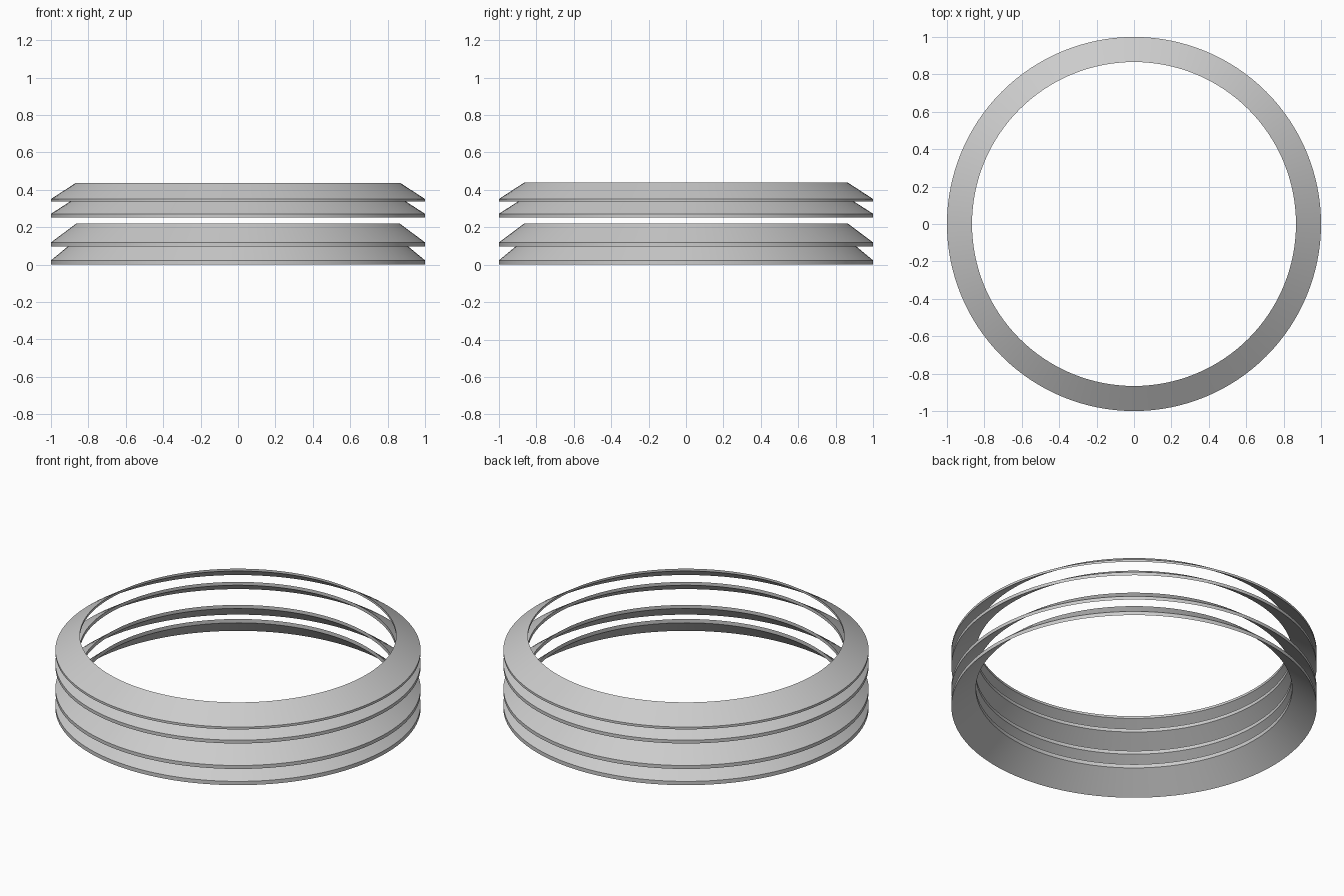
import bpy
import bmesh
import math

cube = bpy.data.objects.get("Cube")
if cube:
    bpy.data.objects.remove(cube, do_unlink=True)

SEGMENTS = 128
OUTER, INNER = 1.0, 0.866

steel = bpy.data.materials.new("grey steel")
steel.use_nodes = True
grey = (0.6, 0.6, 0.6, 1.0)
steel.diffuse_color = grey
steel.node_tree.nodes["Principled BSDF"].inputs["Base Color"].default_value = grey


def conical_ring(name, base, edge, rise):
    """Spin a slanted strip with upright inner and outer edges around z."""
    bm = bmesh.new()
    profile = [(OUTER, base), (OUTER, base + edge),
               (INNER, base + edge + rise), (INNER, base + rise)]
    verts = [bm.verts.new((r, 0, z)) for r, z in profile]
    edges = [bm.edges.new((verts[i], verts[(i + 1) % 4])) for i in range(4)]
    bmesh.ops.spin(bm, geom=verts + edges, cent=(0, 0, 0), axis=(0, 0, 1),
                   angle=math.tau, steps=SEGMENTS)
    bmesh.ops.remove_doubles(bm, verts=bm.verts, dist=0.0001)
    bmesh.ops.recalc_face_normals(bm, faces=bm.faces)
    mesh = bpy.data.meshes.new(name)
    bm.to_mesh(mesh)
    bm.free()
    mesh.materials.append(steel)
    ring = bpy.data.objects.new(name, mesh)
    bpy.context.collection.objects.link(ring)
    bpy.ops.object.select_all(action="DESELECT")
    ring.select_set(True)
    bpy.context.view_layer.objects.active = ring
    bpy.ops.object.shade_smooth_by_angle(angle=math.radians(25))


# Two pairs of stacked disc springs, lowest first: base, edge height, rise
conical_ring("bottom_ring", 0.0, 0.023, 0.111)
conical_ring("lower_middle_ring", 0.098, 0.021, 0.1)
conical_ring("upper_middle_ring", 0.252, 0.02, 0.086)
conical_ring("top_ring", 0.337, 0.014, 0.087)
